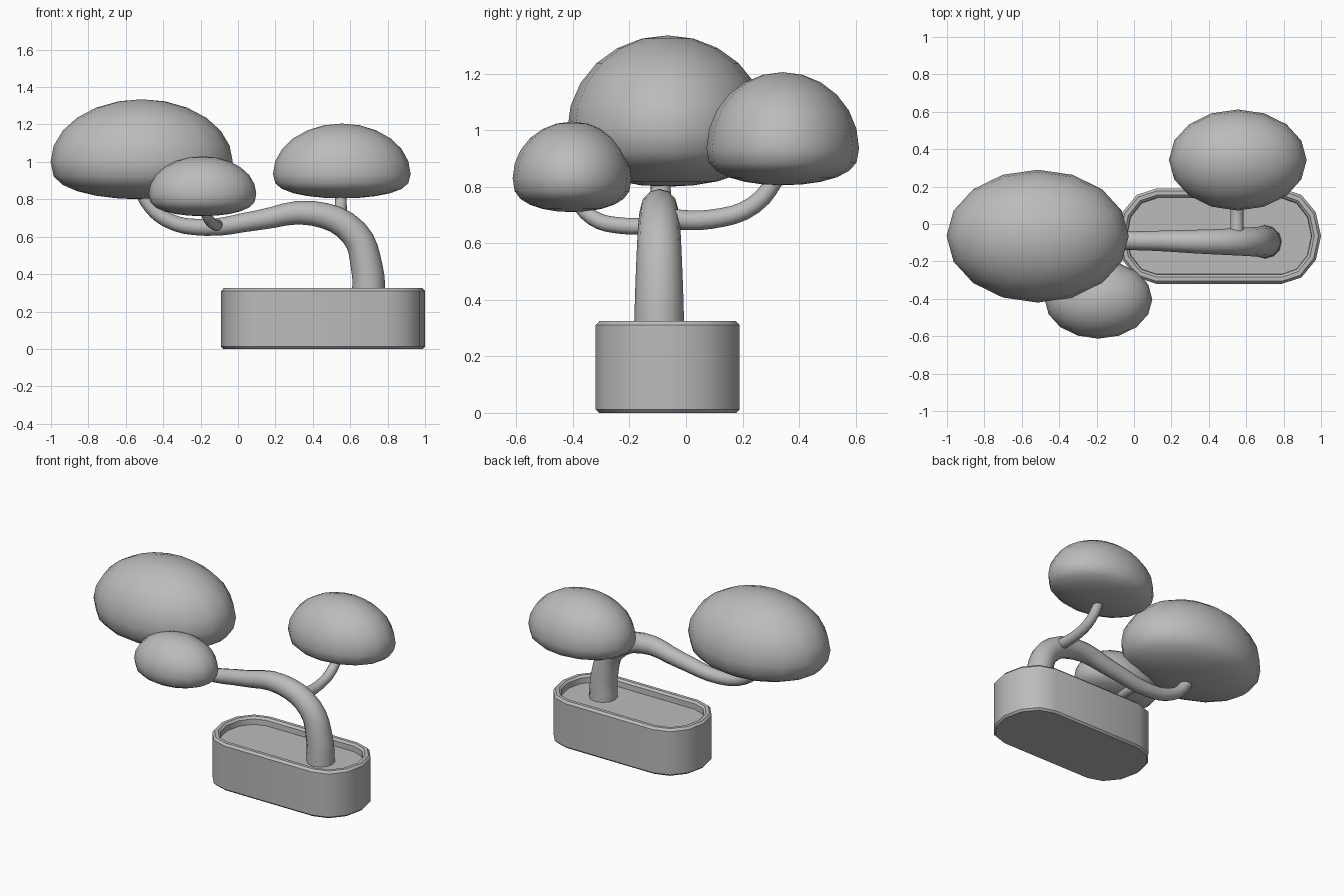
import bpy, bmesh
from math import sin, cos, pi, radians

cube = bpy.data.objects.get("Cube")
if cube:
    bpy.data.objects.remove(cube, do_unlink=True)

grey = bpy.data.materials.new("plain grey")
grey.use_nodes = True
grey.diffuse_color = (0.5, 0.5, 0.5, 1)
grey.node_tree.nodes["Principled BSDF"].inputs["Base Color"].default_value = (0.5, 0.5, 0.5, 1)


def select_only(obj):
    bpy.ops.object.select_all(action="DESELECT")
    obj.select_set(True)
    bpy.context.view_layer.objects.active = obj


def smooth(obj, angle):
    select_only(obj)
    bpy.ops.object.shade_smooth_by_angle(angle=radians(angle))


def add_mesh(name, bm, angle):
    bmesh.ops.recalc_face_normals(bm, faces=bm.faces)
    mesh = bpy.data.meshes.new(name)
    bm.to_mesh(mesh)
    bm.free()
    mesh.materials.append(grey)
    obj = bpy.data.objects.new(name, mesh)
    bpy.context.collection.objects.link(obj)
    smooth(obj, angle)


# Pot: stacked rounded-end outlines, with a raised rim around the soil
def outline(inset, steps=6):
    pts = []
    for side, cx in ((1, 0.79), (-1, 0.12)):
        for i in range(steps + 1):
            a = -pi / 2 + pi * i / steps
            pts.append((cx + side * (0.21 - inset) * cos(a),
                        -0.065 + side * (0.255 - inset) * sin(a)))
    return pts


bm = bmesh.new()
rings = []
for inset, z in ((0.012, 0), (0, 0.012), (0, 0.31), (0.014, 0.325),
                 (0.036, 0.325), (0.05, 0.312), (0.052, 0.275)):
    rings.append([bm.verts.new((x, y, z)) for x, y in outline(inset)])
for low, high in zip(rings, rings[1:]):
    for i in range(len(low)):
        j = (i + 1) % len(low)
        bm.faces.new((low[i], low[j], high[j], high[i]))
bm.faces.new(rings[0])
bm.faces.new(rings[-1])
add_mesh("pot", bm, 35)


# Trunk and branches: tapered tubes along smooth paths
def tube(name, points):
    curve = bpy.data.curves.new(name, "CURVE")
    curve.dimensions = "3D"
    curve.bevel_depth = 1
    curve.bevel_resolution = 4
    curve.resolution_u = 4
    curve.use_fill_caps = True
    spline = curve.splines.new("BEZIER")
    spline.bezier_points.add(len(points) - 1)
    for p, (x, y, z, r) in zip(spline.bezier_points, points):
        p.co = (x, y, z)
        p.radius = r
        p.handle_left_type = p.handle_right_type = "AUTO"
    curve.materials.append(grey)
    obj = bpy.data.objects.new(name, curve)
    bpy.context.collection.objects.link(obj)
    select_only(obj)
    bpy.ops.object.convert(target="MESH")
    smooth(bpy.context.object, 50)


tube("trunk", [(0.70, -0.095, 0.26, 0.09), (0.69, -0.095, 0.43, 0.085),
               (0.62, -0.095, 0.62, 0.077), (0.40, -0.095, 0.725, 0.066),
               (0.10, -0.09, 0.687, 0.053), (-0.18, -0.09, 0.65, 0.045),
               (-0.38, -0.09, 0.69, 0.04), (-0.49, -0.09, 0.79, 0.036),
               (-0.52, -0.09, 0.86, 0.034)])
tube("back_branch", [(0.55, -0.07, 0.685, 0.036), (0.55, 0.09, 0.685, 0.034),
                     (0.55, 0.24, 0.735, 0.032), (0.55, 0.34, 0.86, 0.03)])
tube("front_branch", [(-0.11, -0.08, 0.665, 0.03), (-0.12, -0.23, 0.662, 0.029),
                      (-0.155, -0.33, 0.69, 0.028), (-0.19, -0.41, 0.78, 0.026)])


# Foliage: rounded domes with a flattened underside
def foliage(name, centre, half, up, down):
    bm = bmesh.new()
    bmesh.ops.create_uvsphere(bm, u_segments=16, v_segments=12, radius=1)
    for v in bm.verts:
        x, y, z = v.co
        z = z * up if z > 0 else -abs(z) ** 0.7 * down
        v.co = (centre[0] + x * half[0], centre[1] + y * half[1], centre[2] + z)
    add_mesh(name, bm, 60)


foliage("large_foliage", (-0.515, -0.065, 1.0), (0.487, 0.355), 0.335, 0.2)
foliage("back_foliage", (0.555, 0.342, 0.935), (0.368, 0.27), 0.27, 0.13)
foliage("front_foliage", (-0.19, -0.403, 0.83), (0.288, 0.21), 0.2, 0.12)
